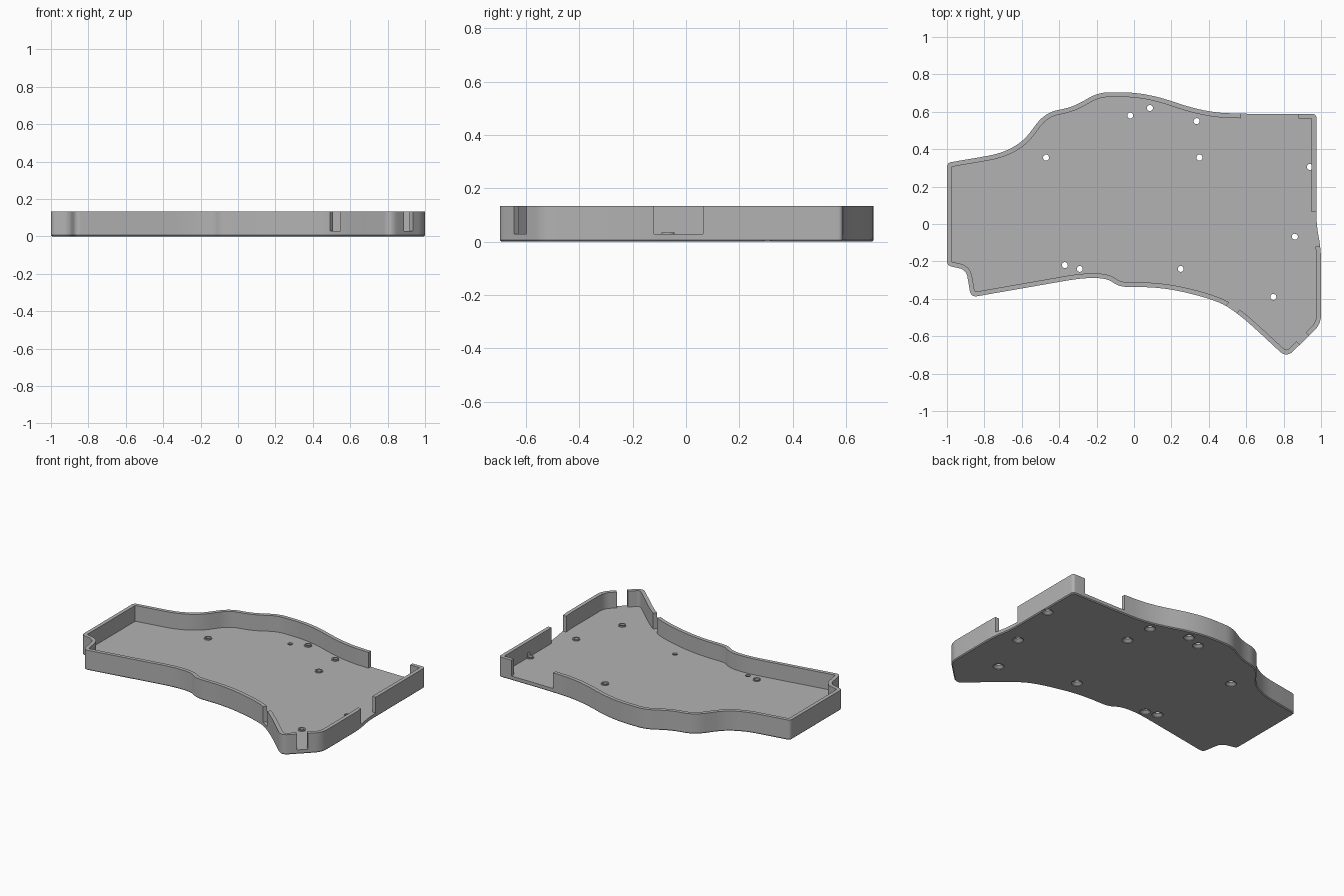
import bpy, bmesh, math
from mathutils import Vector, Matrix

HEIGHT, FLOOR, WALL, CHAMFER = 0.134, 0.028, 0.025, 0.006
HOLE_R, BOSS_R, SINK_R = 0.016, 0.024, 0.034

cube = bpy.data.objects.get("Cube")
if cube:
    bpy.data.objects.remove(cube)

grey = bpy.data.materials.new("plain grey")
grey.use_nodes = True
COLOUR = (0.45, 0.45, 0.45, 1)
grey.diffuse_color = COLOUR
grey.node_tree.nodes["Principled BSDF"].inputs["Base Color"].default_value = COLOUR

# Outline corners, clockwise: x, y, rounding distance
CORNERS = [
    (.975, .588, .02), (.975, 0, .06), (1, -.14, .06), (1, -.535, .05),
    (.815, -.715, .05), (.53, -.45, .2), (.38, -.39, .2), (.15, -.338, .2),
    (-.08, -.337, .06), (-.14, -.291, .06), (-.27, -.287, .1),
    (-.872, -.392, .035), (-.897, -.245, .04), (-1, -.222, .025),
    (-1, .327, .025), (-.63, .39, .16), (-.475, .597, .08), (-.33, .623, .07),
    (-.19, .704, .06), (.06, .704, .15), (.38, .597, .15), (.62, .588, .12)]

# Screw holes with a raised boss, and plain ones
BOSSED = [(.085, .62), (.335, .55), (.35, .355), (.94, .305), (.86, -.068),
          (.745, -.39), (-.37, -.22), (-.47, .355)]
PLAIN = [(-.02, .58), (.25, -.24), (-.29, -.24)]

# Wall openings: centre x, centre y, length, angle
OPENINGS = [(.725, .585, .31, 0), (.985, -.028, .183, 90),
            (.907, -.617, .068, 44), (.525, -.452, .068, -38)]


def rounded(corners, steps=8):
    """Round every corner of a polygon with a short curve."""
    points = []
    n = len(corners)
    for i, (x, y, d) in enumerate(corners):
        p = Vector((x, y))
        ends = []
        for j in (i - 1, (i + 1) % n):
            edge = Vector(corners[j][:2]) - p
            ends.append(p + edge.normalized() * min(d, edge.length * .49))
        for s in range(steps + 1):
            t = s / steps
            points.append(ends[0] * (1 - t) ** 2 + p * 2 * t * (1 - t) + ends[1] * t * t)
    return points


def inset(points, amount):
    """Offset a clockwise outline inwards."""
    result = []
    for i, p in enumerate(points):
        a = (p - points[i - 1]).normalized()
        b = (points[(i + 1) % len(points)] - p).normalized()
        tangent = (a + b).normalized()
        normal = Vector((tangent.y, -tangent.x))
        result.append(p + normal * amount / max(.6, tangent.dot(a)))
    return result


def skin(bm, rings, closed=False):
    """Bridge rings of points; cap both ends unless closed on itself."""
    loops = [[bm.verts.new(v) for v in ring] for ring in rings]
    pairs = list(zip(loops, loops[1:]))
    if closed:
        pairs.append((loops[-1], loops[0]))
    else:
        bm.faces.new(loops[0])
        bm.faces.new(loops[-1])
    for a, b in pairs:
        for i in range(len(a)):
            bm.faces.new((a[i - 1], a[i], b[i], b[i - 1]))


def lathe(bm, x, y, profile, closed=False, sides=24):
    """Turn a profile of radius and height about a vertical axis."""
    angles = [math.tau * k / sides for k in range(sides)]
    skin(bm, [[(x + r * math.cos(a), y + r * math.sin(a), z) for a in angles]
              for r, z in profile], closed)


def make(name, bm):
    bmesh.ops.recalc_face_normals(bm, faces=bm.faces)
    mesh = bpy.data.meshes.new(name)
    bm.to_mesh(mesh)
    bm.free()
    mesh.materials.append(grey)
    obj = bpy.data.objects.new(name, mesh)
    bpy.context.collection.objects.link(obj)
    return obj


def activate(obj):
    bpy.ops.object.select_all(action="DESELECT")
    obj.select_set(True)
    bpy.context.view_layer.objects.active = obj


# Tray: chamfered base, outer wall, rim, inner wall and floor
outer = rounded(CORNERS)
base, inner = inset(outer, CHAMFER), inset(outer, WALL)
bm = bmesh.new()
skin(bm, [[(p.x, p.y, z) for p in ring] for ring, z in (
    (base, 0), (outer, CHAMFER), (outer, HEIGHT), (inner, HEIGHT), (inner, FLOOR))])
tray = make("tray", bm)

# Cutters: wall openings and countersunk screw holes
bm = bmesh.new()
for x, y, length, angle in OPENINGS:
    bmesh.ops.create_cube(bm, size=1, matrix=(
        Matrix.Translation((x, y, FLOOR + .1)) @ Matrix.Rotation(math.radians(angle), 4, "Z")
        @ Matrix.Diagonal((length, .09, .2, 1))))
for x, y in BOSSED + PLAIN:
    lathe(bm, x, y, [(SINK_R, -.01), (SINK_R, .004), (HOLE_R, .018), (HOLE_R, .06)])
cutter = make("cutter", bm)
cutter.hide_render = True

cut = tray.modifiers.new("cut", "BOOLEAN")
cut.operation, cut.solver, cut.object = "DIFFERENCE", "EXACT", cutter
activate(tray)
bpy.ops.object.modifier_apply(modifier="cut")
bpy.data.objects.remove(cutter)

# Raised rings around the screw holes
bm = bmesh.new()
for x, y in BOSSED:
    lathe(bm, x, y, [(HOLE_R, FLOOR - .004), (BOSS_R, FLOOR - .004),
                     (BOSS_R, FLOOR + .007), (HOLE_R, FLOOR + .007)], closed=True)
bosses = make("screw_bosses", bm)

for obj in (tray, bosses):
    activate(obj)
    bpy.ops.object.shade_smooth_by_angle(angle=math.radians(30))
